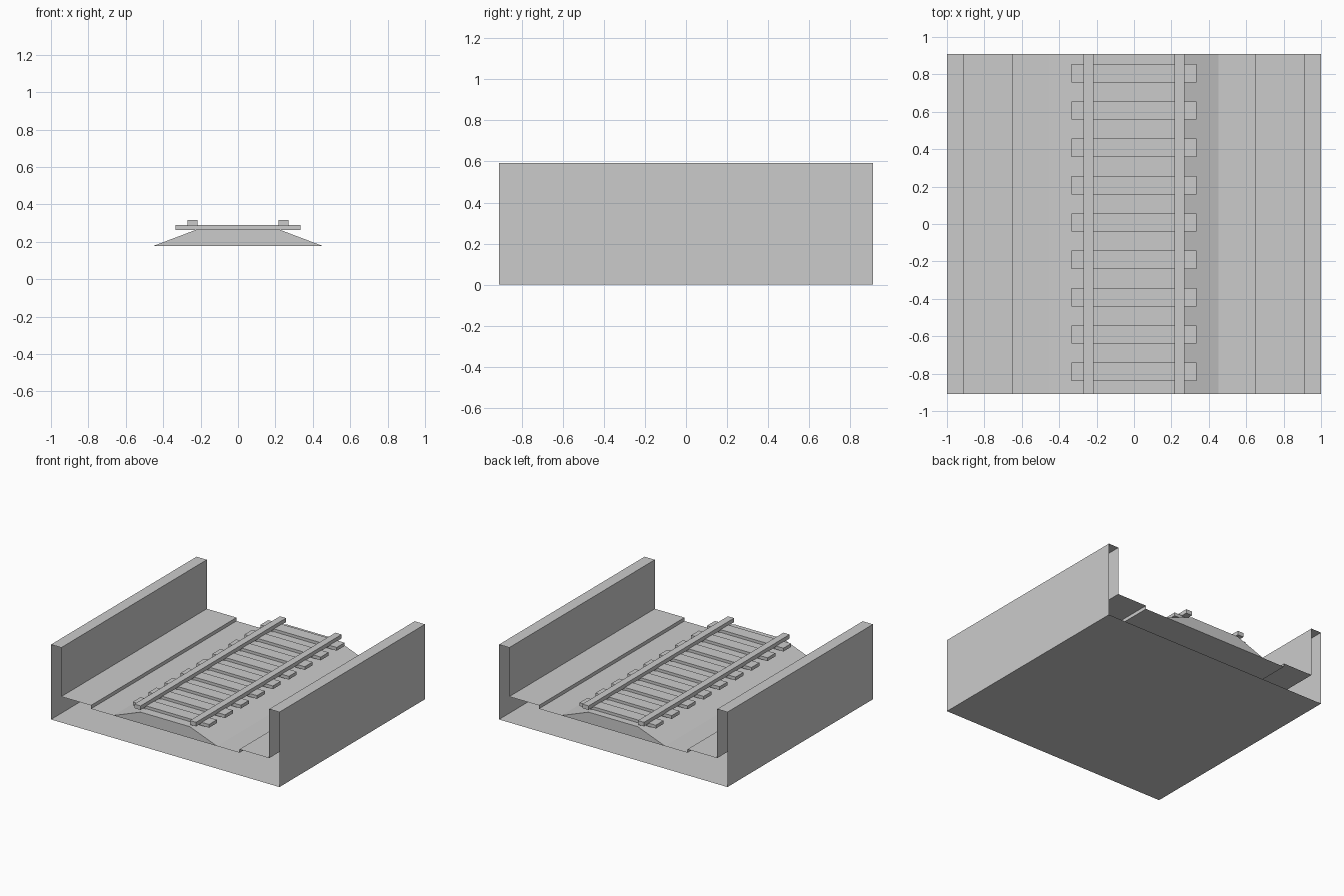
import bpy

if "Cube" in bpy.data.objects:
    bpy.data.objects.remove(bpy.data.objects["Cube"])

HALF = 0.91  # half of the track length


def extrude(name, prof, y0, y1, caps=True):
    """Sweep an x-z profile (counter-clockwise seen from the front) along y."""
    n = len(prof)
    verts = [(x, y0, z) for x, z in prof] + [(x, y1, z) for x, z in prof]
    faces = [(i, i + n, (i + 1) % n + n, (i + 1) % n) for i in range(n)]
    if caps:
        faces += [tuple(range(n)), tuple(range(2 * n - 1, n - 1, -1))]
    me = bpy.data.meshes.new(name)
    me.from_pydata(verts, [], faces)
    ob = bpy.data.objects.new(name, me)
    bpy.context.collection.objects.link(ob)
    return ob


def rect(x0, x1, z0, z1):
    return [(x0, z0), (x1, z0), (x1, z1), (x0, z1)]


# bridge shell: floor, side walls, ledges and sunken deck, open at both ends
right = [(1, 0), (1, 0.593), (0.91, 0.593), (0.91, 0.205), (0.65, 0.205), (0.65, 0.178)]
left = [(-x, z) for x, z in reversed(right)]
extrude("bridge_shell", right + left, -HALF, HALF, caps=False)

# gravel bed
extrude("ballast", [(-0.453, 0.178), (0.453, 0.178), (0.215, 0.268), (-0.215, 0.268)], -HALF, HALF)

# sleepers
for i in range(9):
    c = 0.008 + (i - 4) * 0.1995
    extrude(f"sleeper_{i + 1}", rect(-0.334, 0.334, 0.264, 0.29), c - 0.049, c + 0.049)

# rails
for side, x in (("left", -0.243), ("right", 0.243)):
    extrude(f"rail_{side}", rect(x - 0.027, x + 0.027, 0.285, 0.317), -HALF, HALF)
